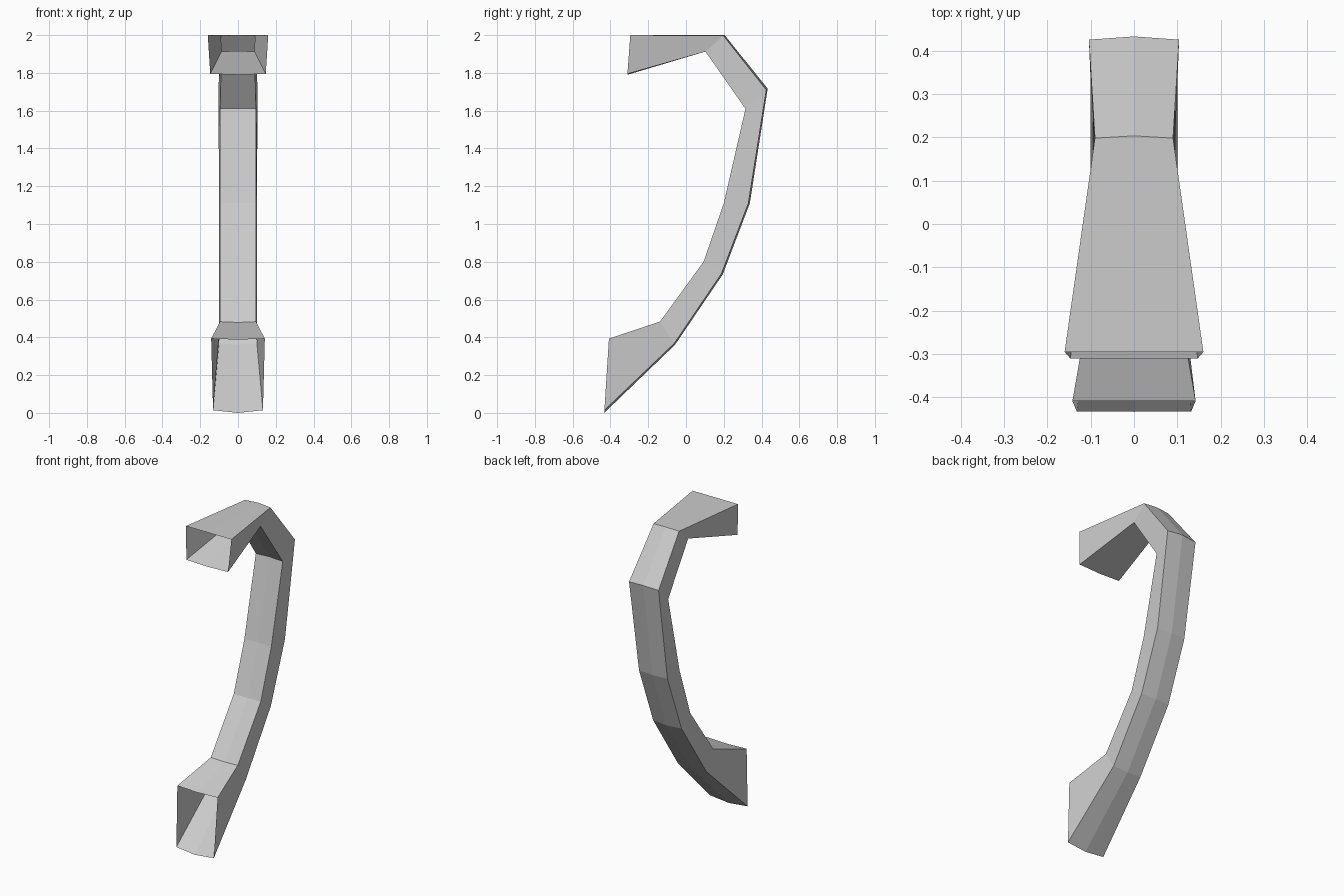
import bpy
import bmesh
from mathutils import Vector

cube = bpy.data.objects.get("Cube")
if cube:
    bpy.data.objects.remove(cube, do_unlink=True)

# One plain metal colour
metal = bpy.data.materials.new("light grey metal")
metal.use_nodes = True
grey = (0.6, 0.6, 0.6, 1)
metal.diffuse_color = grey
metal.node_tree.nodes["Principled BSDF"].inputs["Base Color"].default_value = grey

# Stations from upper to lower mouth:
# outer (y, z), outer half width, inner (y, z), inner half width, inner crown
stations = [
    ((-0.295, 2.0), 0.16, (-0.31, 1.795), 0.147, 0.005),
    ((0.198, 1.997), 0.09, (0.103, 1.913), 0.087, -0.005),
    ((0.425, 1.71), 0.104, (0.315, 1.61), 0.095, -0.004),
    ((0.33, 1.11), 0.1, (0.2, 1.11), 0.095, -0.004),
    ((0.188, 0.738), 0.1, (0.093, 0.8), 0.095, -0.004),
    ((-0.062, 0.368), 0.1, (-0.138, 0.483), 0.095, -0.005),
    ((-0.432, 0.014), 0.132, (-0.408, 0.393), 0.142, -0.005),
]
# How far the middle of the outer face is crowned at each station
crowns = [0, 0.007, 0.01, 0.008, 0.008, 0.008, 0.014]

# Hollow grip: six-sided rings bridged along the bend, open at both mouths
bm = bmesh.new()
rings = []
for (outer, ow, inner, iw, dip), crown in zip(stations, crowns):
    o, i = Vector((0, *outer)), Vector((0, *inner))
    away = (o - i).normalized()
    side = Vector((1, 0, 0))
    points = [o - side * ow, o + away * crown, o + side * ow,
              i + side * iw, i - away * dip, i - side * iw]
    rings.append([bm.verts.new(p) for p in points])

for a, b in zip(rings, rings[1:]):
    for k in range(6):
        n = (k + 1) % 6
        bm.faces.new((a[k], b[k], b[n], a[n]))

bm.normal_update()
# The outer back panels must face backwards
if max(bm.faces, key=lambda f: f.calc_center_median().y).normal.y < 0:
    bmesh.ops.reverse_faces(bm, faces=bm.faces[:])

mesh = bpy.data.meshes.new("handle_grip")
bm.to_mesh(mesh)
bm.free()
mesh.materials.append(metal)
grip = bpy.data.objects.new("handle_grip", mesh)
bpy.context.collection.objects.link(grip)
